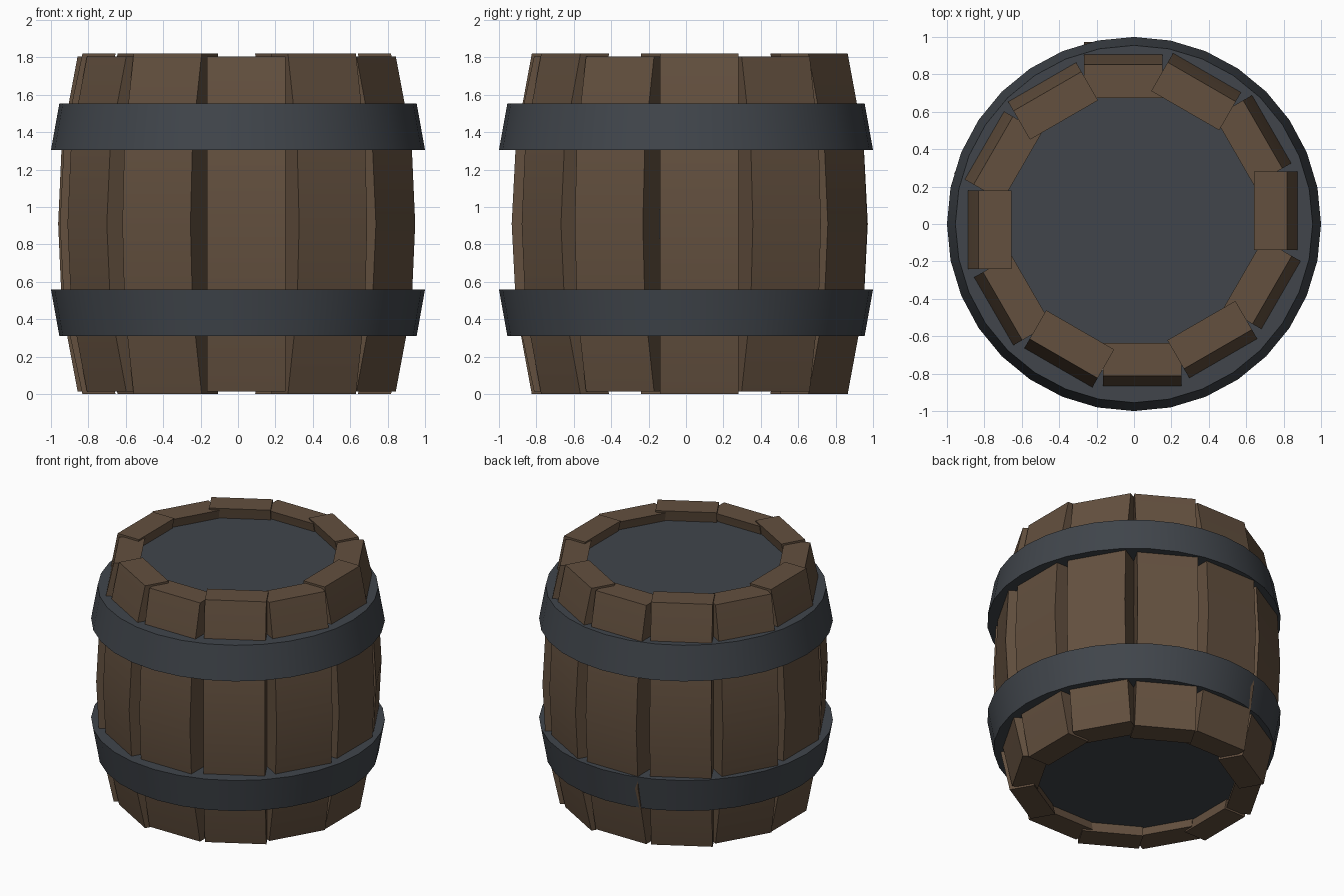
import bpy, bmesh, math
from mathutils import Matrix

if "Cube" in bpy.data.objects:
    bpy.data.objects.remove(bpy.data.objects["Cube"])


def material(name, rgb):
    m = bpy.data.materials.new(name)
    m.diffuse_color = (*rgb, 1)
    m.use_nodes = True
    m.node_tree.nodes["Principled BSDF"].inputs["Base Color"].default_value = m.diffuse_color
    return m


WOOD = material("brown wood", (0.125, 0.08, 0.049))
IRON = material("dark iron", (0.052, 0.06, 0.071))
H = 1.82


def finish(name, bm, mat):
    bmesh.ops.recalc_face_normals(bm, faces=bm.faces)
    me = bpy.data.meshes.new(name)
    bm.to_mesh(me)
    bm.free()
    me.materials.append(mat)
    ob = bpy.data.objects.new(name, me)
    bpy.context.collection.objects.link(ob)
    bpy.context.view_layer.objects.active = ob
    ob.select_set(True)
    bpy.ops.object.shade_smooth_by_angle(angle=math.radians(30))
    ob.select_set(False)
    return ob


def stave(name, angle, trim, push):
    """Bowed plank, pushed outward and slid sideways, then turned into place."""
    bm = bmesh.new()
    outer = [0.825, 0.922, 0.945, 0.922, 0.825]
    rings = []
    for i, r in enumerate(outer):
        z = trim + (H - 2 * trim) * i / 4
        o, n = r + push, r + push - 0.177
        rings.append([bm.verts.new(p) for p in
                      ((n, -0.16, z), (o, -0.16, z), (o, 0.26, z), (n, 0.26, z))])
    for a, b in zip(rings, rings[1:]):
        for k in range(4):
            j = (k + 1) % 4
            bm.faces.new((a[k], a[j], b[j], b[k]))
    bm.faces.new(rings[0])
    bm.faces.new(rings[-1])
    bm.transform(Matrix.Translation((-0.007, 0.02, 0)) @ Matrix.Rotation(angle, 4, 'Z'))
    return finish(name, bm, WOOD)


def lathe(name, profile, sides, mat):
    """Closed ring swept around z from a list of (radius, height) points."""
    bm = bmesh.new()
    rings = []
    for s in range(sides):
        a = 2 * math.pi * s / sides
        rings.append([bm.verts.new((r * math.cos(a), r * math.sin(a), z)) for r, z in profile])
    n = len(profile)
    for s in range(sides):
        a, b = rings[s], rings[(s + 1) % sides]
        for k in range(n):
            j = (k + 1) % n
            bm.faces.new((a[k], b[k], b[j], a[j]))
    return finish(name, bm, mat)


# Twelve staves, alternately long and slightly short
for i in range(12):
    short = i % 2
    stave(f"stave_{i + 1}", math.radians(30 * i), 0.014 * short, 0.007 * short)

# Two tapered hoops, wide edge towards the middle
lathe("lower_hoop", [(0.80, 0.31), (0.955, 0.31), (1.0, 0.56), (0.80, 0.56)], 32, IRON)
lathe("upper_hoop", [(0.80, 1.305), (1.0, 1.305), (0.955, 1.555), (0.80, 1.555)], 32, IRON)

# Recessed heads, joined as one solid core inside the staves
bm = bmesh.new()
bmesh.ops.create_cone(bm, cap_ends=True, segments=32, radius1=0.74, radius2=0.74,
                      depth=H - 0.16, matrix=Matrix.Translation((0, 0, H / 2)))
finish("barrel_heads", bm, IRON)
